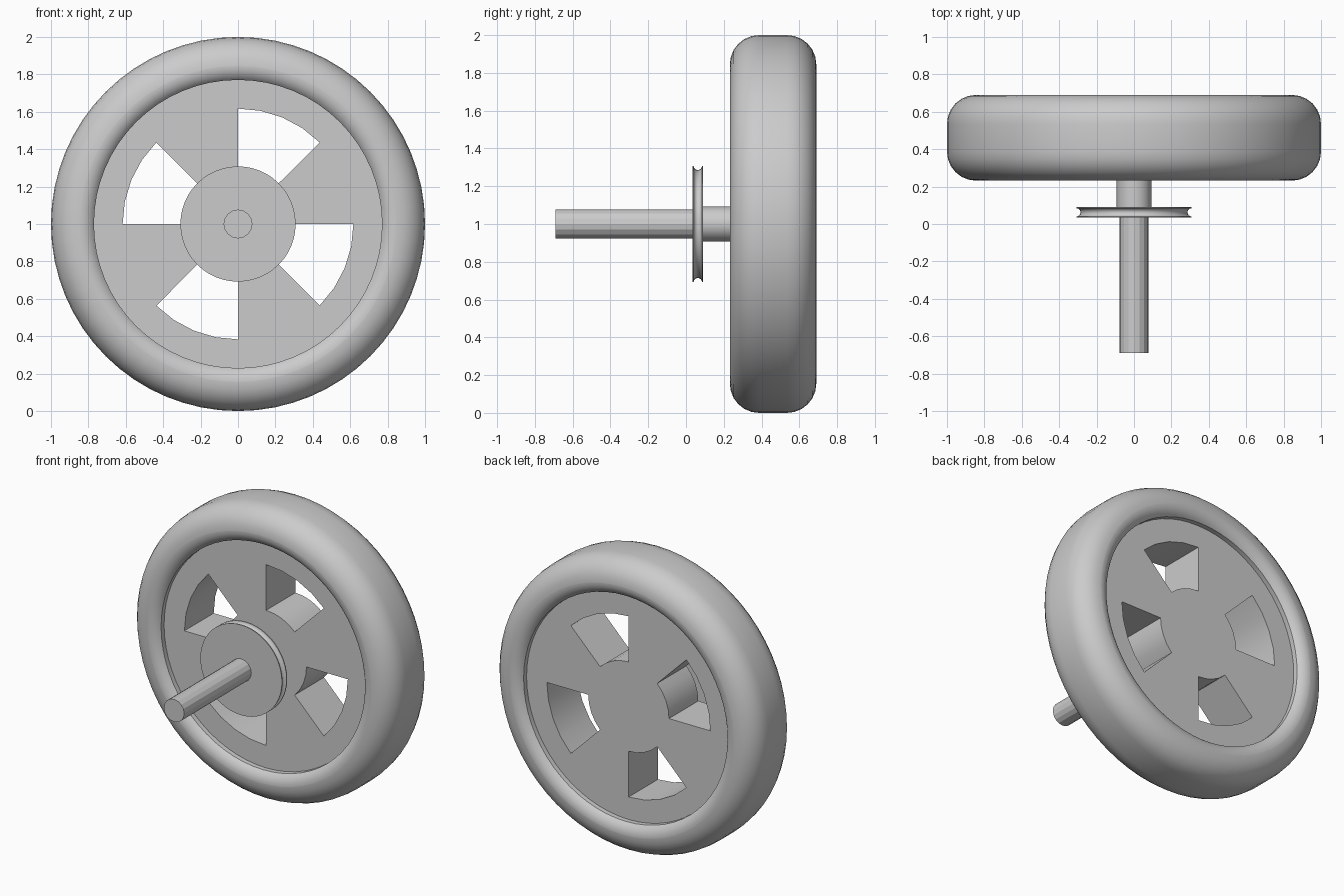
import bpy, bmesh
from math import sin, cos, pi, radians
from mathutils import Vector

if "Cube" in bpy.data.objects:
    bpy.data.objects.remove(bpy.data.objects["Cube"])

grey = bpy.data.materials.new("plain_grey")
grey.use_nodes = True
colour = (0.6, 0.6, 0.6, 1)
grey.diffuse_color = colour
grey.node_tree.nodes["Principled BSDF"].inputs["Base Color"].default_value = colour

CENTRE_Z = 1.0


def polar(r, y, angle):
    return Vector((r * cos(angle), y, CENTRE_Z + r * sin(angle)))


def finish(name, bm, smooth):
    bmesh.ops.recalc_face_normals(bm, faces=bm.faces)
    mesh = bpy.data.meshes.new(name)
    bm.to_mesh(mesh)
    bm.free()
    mesh.materials.append(grey)
    ob = bpy.data.objects.new(name, mesh)
    bpy.context.collection.objects.link(ob)
    bpy.ops.object.select_all(action='DESELECT')
    ob.select_set(True)
    bpy.context.view_layer.objects.active = ob
    bpy.ops.object.shade_smooth_by_angle(angle=radians(smooth))


def lathe(name, profile, sides, ring=False, smooth=30):
    """Turn an (r, y) profile about the axle; a ring closes on itself, otherwise the ends are capped."""
    bm = bmesh.new()
    loops = [[bm.verts.new(polar(r, y, 2 * pi * i / sides)) for i in range(sides)]
             for r, y in profile]
    pairs = list(zip(loops, loops[1:]))
    if ring:
        pairs.append((loops[-1], loops[0]))
    else:
        bm.faces.new(loops[0])
        bm.faces.new(loops[-1])
    for a, b in pairs:
        for i in range(sides):
            j = (i + 1) % sides
            bm.faces.new((a[i], a[j], b[j], b[i]))
    finish(name, bm, smooth)


def arc(r, y, radius, start, end, steps=6):
    angles = [radians(start + (end - start) * k / steps) for k in range(steps + 1)]
    return [(r + radius * cos(a), y + radius * sin(a)) for a in angles]


# Tyre: large outer rounding, softer inner lip, then a straight inner wall
front, back, big, lip = 0.232, 0.69, 0.155, 0.09
mid = 1 - big
tyre = (arc(mid, front + big, big, -90, 0) + arc(mid, back - big, big, 0, 90)
        + arc(mid - 0.001, back - lip, lip, 90, 145)
        + arc(mid - 0.001, front + lip, lip, 215, 270))
lathe("tyre", tyre, 64, ring=True)

# Wheel disc with four wedge openings
SEGS = 32
face_y, depth = 0.303, 0.316
bm = bmesh.new()
rings = [[bm.verts.new(polar(r, face_y, 2 * pi * i / SEGS)) for i in range(SEGS)]
         for r in (0.305, 0.617, 0.775)]
bm.faces.new(rings[0])
for level, (a, b) in enumerate(zip(rings, rings[1:])):
    for i in range(SEGS):
        open_wedge = (i * 8 // SEGS) % 2 == 1
        if level == 0 and open_wedge:
            continue
        j = (i + 1) % SEGS
        bm.faces.new((a[i], a[j], b[j], b[i]))
result = bmesh.ops.extrude_face_region(bm, geom=bm.faces[:], use_keep_orig=True)
moved = [v for v in result["geom"] if isinstance(v, bmesh.types.BMVert)]
bmesh.ops.translate(bm, verts=moved, vec=(0, depth, 0))
finish("wheel_disc", bm, 30)

# Pulley with a rounded groove in its rim
pulley = [(0.308, 0.034)] + arc(0.308, 0.0625, 0.022, 270, 90, 8) + [(0.308, 0.091)]
lathe("pulley", pulley, 48, smooth=40)

# Hub spacer and axle
lathe("hub_spacer", [(0.093, 0.08), (0.093, 0.31)], 16)
lathe("axle", [(0.077, -0.69), (0.077, 0.05)], 16, smooth=10)
